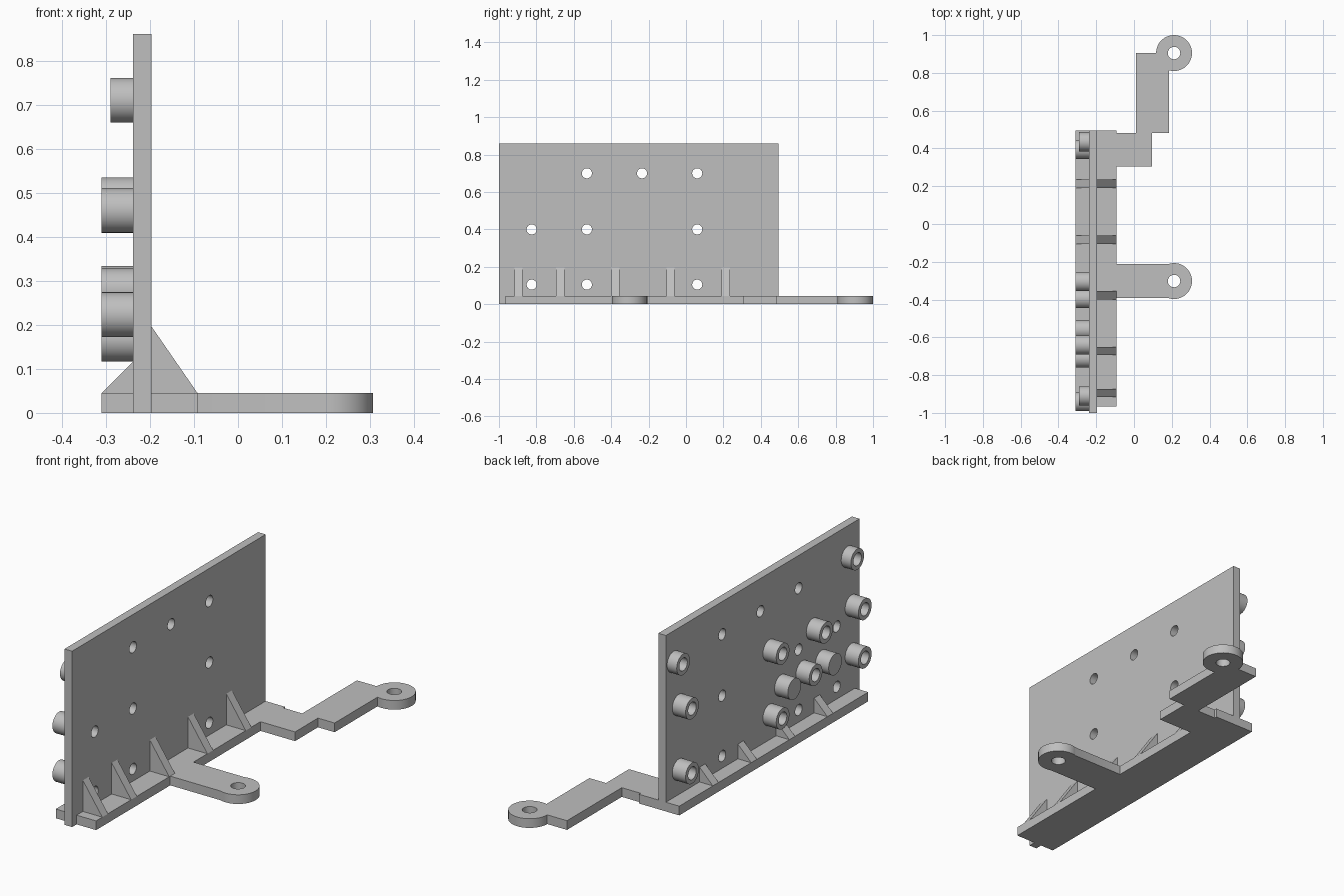
import bpy, bmesh, math
from mathutils import Matrix, Vector

if "Cube" in bpy.data.objects:
    bpy.data.objects.remove(bpy.data.objects["Cube"])

grey = bpy.data.materials.new("plain grey")
grey.diffuse_color = (0.52, 0.52, 0.52, 1)
grey.use_nodes = True
grey.node_tree.nodes["Principled BSDF"].inputs["Base Color"].default_value = grey.diffuse_color

BASE_H = 0.045
PLATE_L, PLATE_R = -0.238, -0.197     # plate faces in x
BASE_L, BASE_R = -0.31, -0.092        # flange edges in x
Y_END = 0.495


def finish(name, bm, smooth=False):
    bmesh.ops.recalc_face_normals(bm, faces=bm.faces)
    mesh = bpy.data.meshes.new(name)
    bm.to_mesh(mesh)
    bm.free()
    mesh.materials.append(grey)
    ob = bpy.data.objects.new(name, mesh)
    bpy.context.collection.objects.link(ob)
    if smooth:
        shade(ob)
    return ob


def shade(ob):
    bpy.ops.object.select_all(action='DESELECT')
    ob.select_set(True)
    bpy.context.view_layer.objects.active = ob
    bpy.ops.object.shade_smooth_by_angle(angle=math.radians(30))


def prism(name, points, offset):
    """Extrude a closed 3D outline along an offset."""
    bm = bmesh.new()
    face = bm.faces.new([bm.verts.new(p) for p in points])
    new = bmesh.ops.extrude_face_region(bm, geom=[face], use_keep_orig=True)["geom"]
    bmesh.ops.translate(bm, vec=offset,
                        verts=[g for g in new if isinstance(g, bmesh.types.BMVert)])
    return finish(name, bm)


def drill(ob, centres, radius, axis):
    """Cut round through-holes along the given axis."""
    bm = bmesh.new()
    turn = Vector((0, 0, 1)).rotation_difference(Vector(axis)).to_matrix().to_4x4()
    for c in centres:
        bmesh.ops.create_cone(bm, cap_ends=True, segments=32, radius1=radius, radius2=radius,
                              depth=0.2, matrix=Matrix.Translation(c) @ turn)
    cutter = finish("hole_cutter", bm)
    cutter.hide_render = True
    mod = ob.modifiers.new("holes", 'BOOLEAN')
    mod.operation, mod.solver, mod.object = 'DIFFERENCE', 'EXACT', cutter
    bpy.context.view_layer.objects.active = ob
    bpy.ops.object.modifier_apply(modifier=mod.name)
    bpy.data.objects.remove(cutter)
    shade(ob)


def arc(cx, cy, r, a0, a1, n=40):
    angles = [math.radians(a0 + (a1 - a0) * i / n) for i in range(n + 1)]
    return [(cx + r * math.cos(a), cy + r * math.sin(a)) for a in angles]


# Base flange with two mounting arms ending in round eyes
EYES = [(0.212, -0.302), (0.212, 0.905)]
outline = [(BASE_L, -0.965), (BASE_R, -0.965), (BASE_R, -0.392)]
outline += arc(*EYES[0], 0.095, -108.7, 108.7)
outline += [(BASE_R, -0.212), (BASE_R, 0.305), (0.095, 0.305), (0.095, 0.482), (0.185, 0.482)]
outline += arc(*EYES[1], 0.095, -106.5, 180)
outline += [(0.01, 0.905), (0.01, 0.482), (BASE_R, 0.482), (BASE_R, Y_END), (BASE_L, Y_END)]
base = prism("base_with_arms", [(x, y, 0) for x, y in outline], (0, 0, BASE_H))
drill(base, [(x, y, 0) for x, y in EYES], 0.033, (0, 0, 1))

# Upright plate with through-holes
plate = prism("upright_plate",
              [(PLATE_L, -1, 0), (PLATE_L, Y_END, 0), (PLATE_L, Y_END, 0.86), (PLATE_L, -1, 0.86)],
              (PLATE_R - PLATE_L, 0, 0))
HOLES = [(-0.53, 0.7), (-0.235, 0.7), (0.06, 0.7),
         (-0.825, 0.4), (-0.53, 0.4), (0.06, 0.4),
         (-0.825, 0.105), (-0.53, 0.105), (0.06, 0.105)]
drill(plate, [(PLATE_L, y, z) for y, z in HOLES], 0.027, (1, 0, 0))

# Triangular ribs on both sides of the plate
RIBS = [-0.895, -0.672, -0.378, -0.083, 0.213]
for i, y in enumerate(RIBS):
    sides = [("right_rib", PLATE_R, BASE_R, 0.197)]
    if i:
        sides.append(("left_rib", PLATE_L, BASE_L, 0.117))
    for name, x0, x1, top in sides:
        prism(f"{name}_{i + 1}", [(x0, y - 0.022, BASE_H), (x1, y - 0.022, BASE_H),
                                  (x0, y - 0.022, top)], (0, 0.044, 0))


def boss(name, y, z, tip, bore, r=0.051, n=40):
    """Round stand-off on the left face, solid or with a blind bore."""
    rings = [(r, PLATE_L), (r, tip)]
    if bore:
        rings += [(bore, tip), (bore, PLATE_L - 0.001)]
    bm = bmesh.new()
    loops = [[bm.verts.new((x, y + rad * math.cos(2 * math.pi * k / n),
                            z + rad * math.sin(2 * math.pi * k / n))) for k in range(n)]
             for rad, x in rings]
    for a, b in zip(loops, loops[1:]):
        for k in range(n):
            j = (k + 1) % n
            bm.faces.new((a[k], a[j], b[j], b[k]))
    bm.faces.new(loops[0])
    bm.faces.new(loops[-1])
    finish(name, bm, smooth=True)


# Stand-offs: bored, short bored, and solid pins
BORED = [(0.395, 0.484), (0.395, 0.168), (-0.305, 0.484), (-0.305, 0.168),
         (-0.94, 0.46), (-0.94, 0.223), (-0.64, 0.46), (-0.56, 0.283)]
for i, (y, z) in enumerate(BORED):
    boss(f"standoff_{i + 1}", y, z, BASE_L, 0.031)
for i, y in enumerate((0.435, -0.91)):
    boss(f"short_standoff_{i + 1}", y, 0.71, -0.29, 0.031)
for i, y in enumerate((-0.395, -0.71)):
    boss(f"solid_pin_{i + 1}", y, 0.278, BASE_L, 0)
